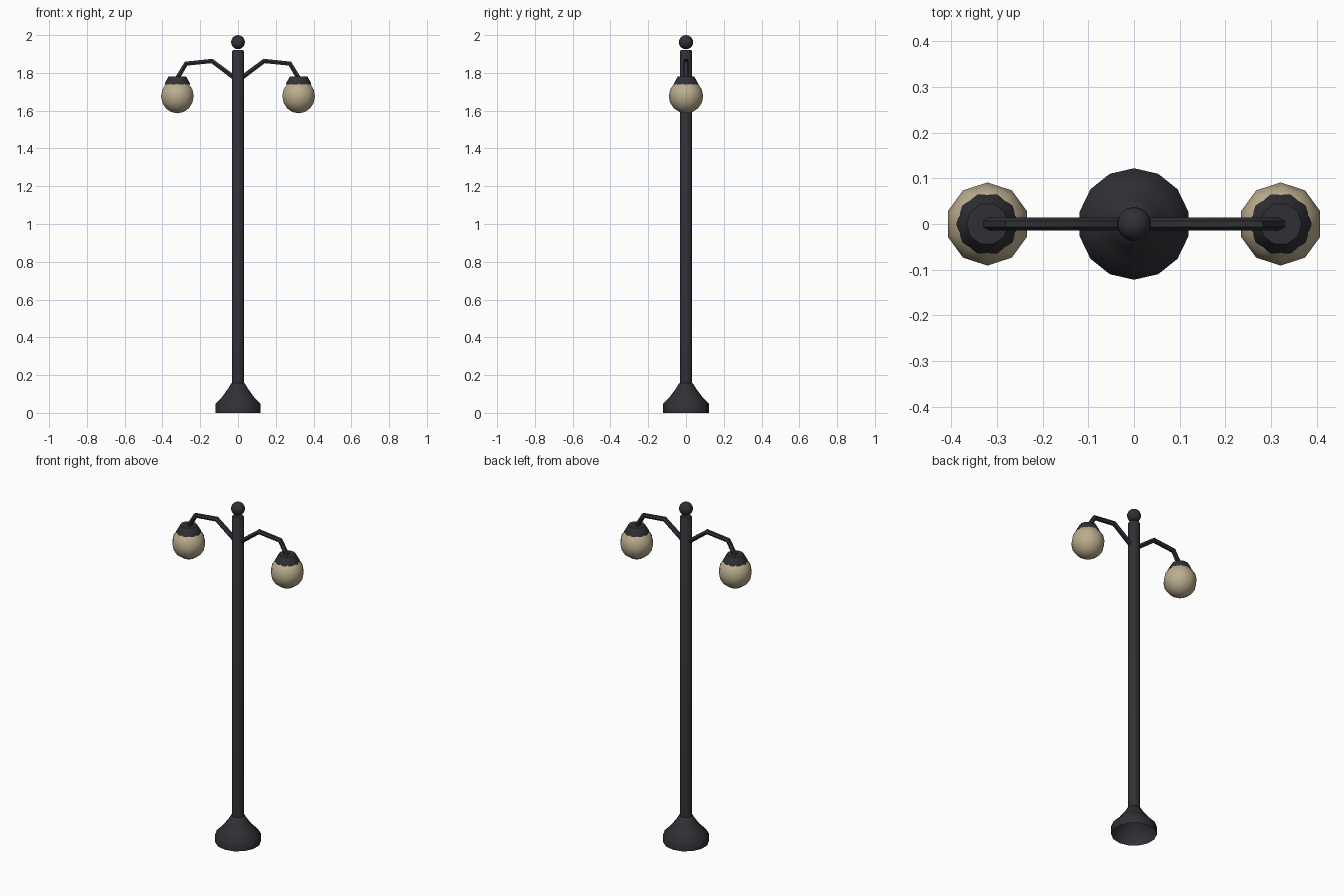
import bpy, bmesh
from math import sin, cos, pi, radians

if "Cube" in bpy.data.objects:
    bpy.data.objects.remove(bpy.data.objects["Cube"])


def material(name, rgb):
    m = bpy.data.materials.new(name)
    m.diffuse_color = (*rgb, 1)
    m.use_nodes = True
    m.node_tree.nodes["Principled BSDF"].inputs["Base Color"].default_value = m.diffuse_color
    return m


IRON = material("dark_iron", (0.03, 0.03, 0.036))
GLASS = material("warm_glass", (0.50, 0.42, 0.27))


def finish(ob, mat, angle=45):
    ob.data.materials.append(mat)
    bpy.ops.object.select_all(action='DESELECT')
    ob.select_set(True)
    bpy.context.view_layer.objects.active = ob
    bpy.ops.object.shade_smooth_by_angle(angle=radians(angle))
    return ob


def lathe(name, profile, sides, mat, x=0, phase=pi / 2):
    """Spin (radius, z) points around z; a radius of 0 makes a pole point."""
    bm = bmesh.new()
    rings = []
    for r, z in profile:
        n = sides if r > 0 else 1
        rings.append([bm.verts.new((r * cos(phase + 2 * pi * i / sides),
                                    r * sin(phase + 2 * pi * i / sides), z))
                      for i in range(n)])
    for a, b in zip(rings, rings[1:]):
        for i in range(sides):
            j = (i + 1) % sides
            quad = [a[i % len(a)], a[j % len(a)], b[j % len(b)], b[i % len(b)]]
            bm.faces.new(list(dict.fromkeys(quad)))
    me = bpy.data.meshes.new(name)
    bm.to_mesh(me)
    bm.free()
    ob = bpy.data.objects.new(name, me)
    bpy.context.collection.objects.link(ob)
    ob.location.x = x
    return finish(ob, mat)


def ball(radius, z, rings):
    pts = [(radius * sin(pi * i / rings), z - radius * cos(pi * i / rings))
           for i in range(1, rings)]
    return [(0, z - radius)] + pts + [(0, z + radius)]


# Flared foot, hollow underneath
lathe("base", [(0.122, 0), (0.122, 0.048), (0.085, 0.086),
               (0.054, 0.128), (0.037, 0.156), (0.032, 0.158)], 14, IRON)

# Post and finial
lathe("post", [(0.033, 0.14), (0.033, 1.912), (0.028, 1.92), (0, 1.92)], 14, IRON)
lathe("finial_ball", ball(0.0375, 1.9625, 10), 14, IRON)

for side, s in (("left", -1), ("right", 1)):
    # Bent arm
    cu = bpy.data.curves.new(side + "_arm", 'CURVE')
    cu.dimensions = '3D'
    cu.bevel_depth = 0.014
    cu.bevel_resolution = 1
    cu.use_fill_caps = True
    path = [(0.01, 1.767), (0.138, 1.863), (0.275, 1.849), (0.321, 1.772)]
    sp = cu.splines.new('POLY')
    sp.points.add(len(path) - 1)
    for p, (x, z) in zip(sp.points, path):
        p.co = (s * x, 0, z, 1)
    arm = bpy.data.objects.new(side + "_arm", cu)
    bpy.context.collection.objects.link(arm)
    bpy.ops.object.select_all(action='DESELECT')
    arm.select_set(True)
    bpy.context.view_layer.objects.active = arm
    bpy.ops.object.convert(target='MESH')
    finish(bpy.context.view_layer.objects.active, IRON, 50)

    # Lamp cap and globe
    lathe(side + "_lamp_cap", [(0.068, 1.738), (0.064, 1.75), (0.046, 1.781), (0, 1.781)],
          10, IRON, s * 0.321, 0)
    lathe(side + "_globe", ball(0.091, 1.677, 8), 10, GLASS, s * 0.321)
